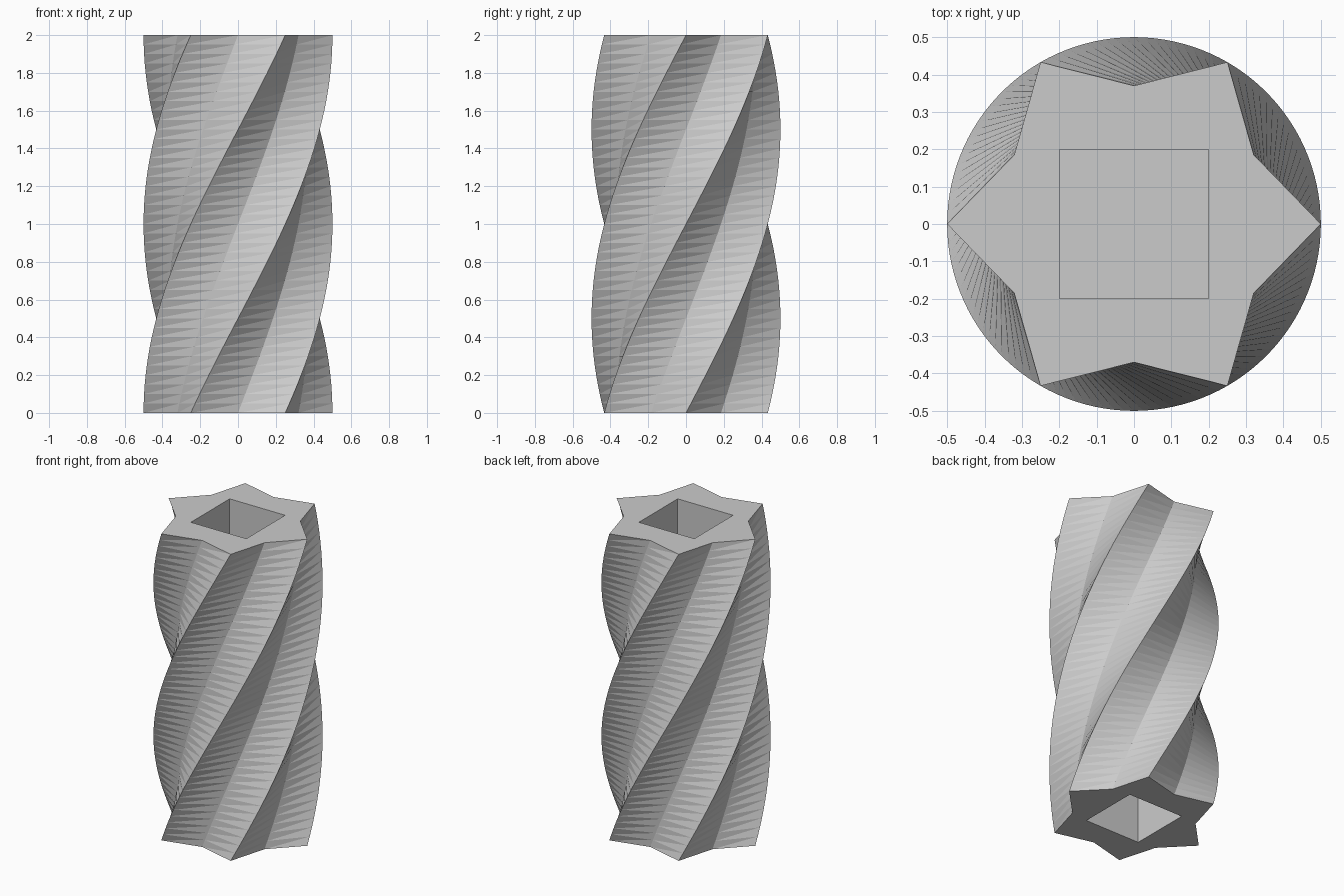
import bpy
import bmesh
from math import radians, cos, sin

cube = bpy.data.objects.get("Cube")
if cube:
    bpy.data.objects.remove(cube, do_unlink=True)

HEIGHT, POINTS, TWIST, SLICES = 2.0, 6, 120, 40
OUTER, INNER = 0.5, 0.37
HOLE_HALF, HOLE_DEPTH = 0.2, 0.4

grey = bpy.data.materials.new("plain grey")
grey.use_nodes = True
colour = (0.6, 0.6, 0.6, 1)
grey.diffuse_color = colour
grey.node_tree.nodes["Principled BSDF"].inputs["Base Color"].default_value = colour

bm = bmesh.new()


def star_ring(z):
    """Star outline, turned in proportion to its height."""
    turn = radians(TWIST) * z / HEIGHT
    ring = []
    for i in range(2 * POINTS):
        radius = INNER if i % 2 else OUTER
        angle = turn + radians(180 / POINTS) * i
        ring.append(bm.verts.new((radius * cos(angle), radius * sin(angle), z)))
    return ring


def square_ring(z):
    h = HOLE_HALF
    return [bm.verts.new((x, y, z)) for x, y in ((-h, -h), (h, -h), (h, h), (-h, h))]


def bridge(a, b):
    """Join two matching rings with triangle pairs."""
    for i in range(len(a)):
        j = (i + 1) % len(a)
        bm.faces.new((a[i], a[j], b[j]))
        bm.faces.new((a[i], b[j], b[i]))


def ring_edges(ring):
    return [bm.edges.get((v, ring[i - 1])) for i, v in enumerate(ring)]


# Twisted star-shaped sides
rings = [star_ring(HEIGHT * k / SLICES) for k in range(SLICES + 1)]
for low, high in zip(rings, rings[1:]):
    bridge(low, high)

# End caps, each with a square socket
for ring, z, depth in ((rings[0], 0, HOLE_DEPTH), (rings[-1], HEIGHT, -HOLE_DEPTH)):
    rim, floor = square_ring(z), square_ring(z + depth)
    bridge(rim, floor)
    bm.faces.new(floor)
    bmesh.ops.triangle_fill(bm, use_beauty=True, edges=ring_edges(ring) + ring_edges(rim))

bmesh.ops.recalc_face_normals(bm, faces=bm.faces[:])
mesh = bpy.data.meshes.new("twisted_star_column")
bm.to_mesh(mesh)
bm.free()
mesh.materials.append(grey)
column = bpy.data.objects.new("twisted_star_column", mesh)
bpy.context.collection.objects.link(column)
